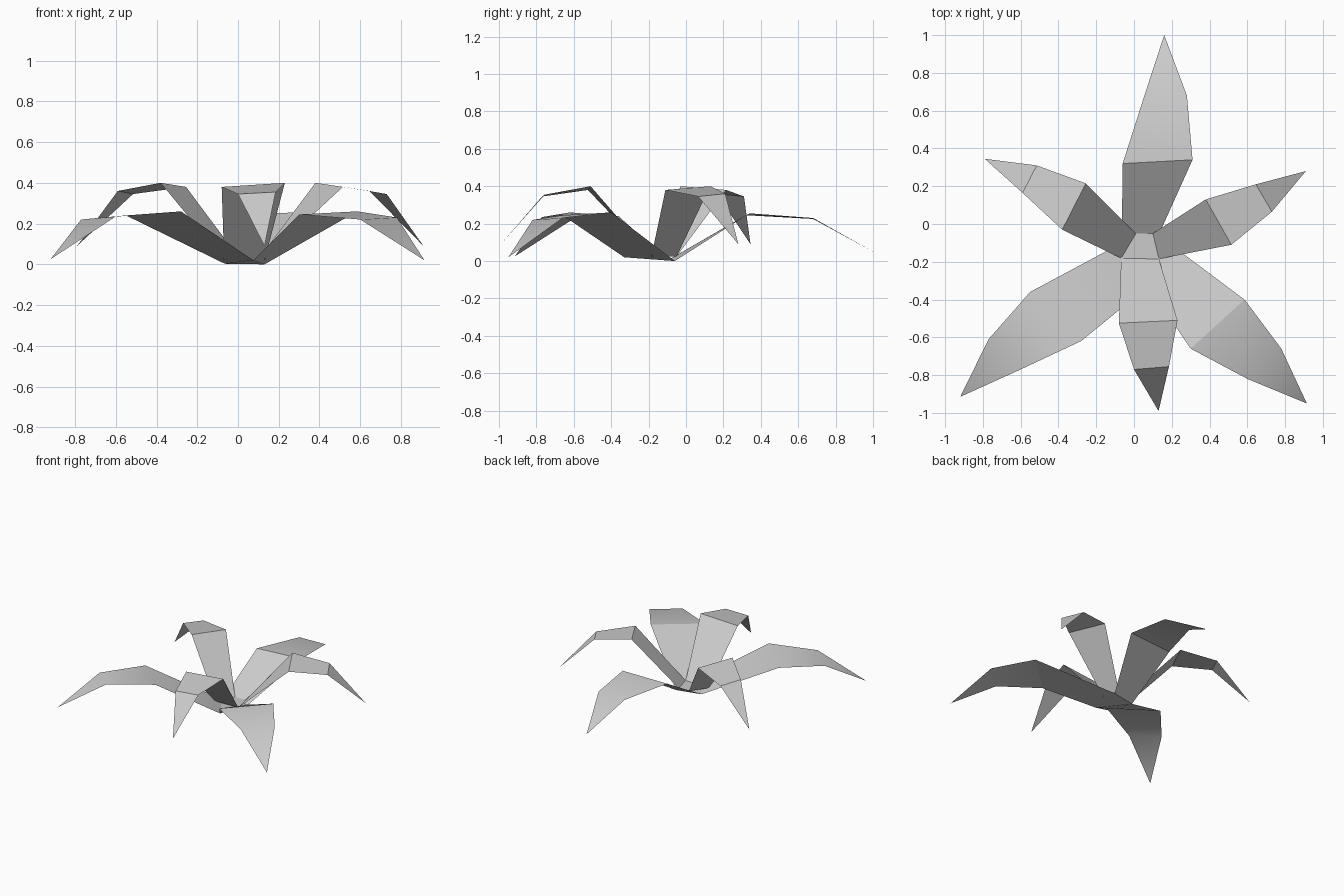
import bpy
import bmesh
import math

start_cube = bpy.data.objects.get("Cube")
if start_cube:
    bpy.data.objects.remove(start_cube, do_unlink=True)

# One plain grey for the whole plant
grey = bpy.data.materials.new("plain_grey")
grey.use_nodes = True
colour = (0.6, 0.6, 0.6, 1)
grey.diffuse_color = colour
grey.node_tree.nodes["Principled BSDF"].inputs["Base Color"].default_value = colour


def make_sheet(name, outlines):
    """Build a thin sheet from polygons that share corner points."""
    bm = bmesh.new()
    for outline in outlines:
        bm.faces.new([bm.verts.new(point) for point in outline])
    bmesh.ops.remove_doubles(bm, verts=bm.verts[:], dist=0.001)
    # Turn every face upward
    bm.normal_update()
    for face in bm.faces:
        if face.normal.z < 0:
            face.normal_flip()
    mesh = bpy.data.meshes.new(name)
    bm.to_mesh(mesh)
    bm.free()
    mesh.materials.append(grey)
    sheet = bpy.data.objects.new(name, mesh)
    bpy.context.scene.collection.objects.link(sheet)
    # Soft bends stay smooth while strong folds stay crisp
    bpy.ops.object.select_all(action="DESELECT")
    sheet.select_set(True)
    bpy.context.view_layer.objects.active = sheet
    bpy.ops.object.shade_smooth_by_angle(angle=math.radians(30))
    return sheet


def make_leaf(name, root, middle, outer, tip):
    """Span a leaf across three edges and close it with a pointed tip."""
    rows = [root, middle, outer]
    outlines = [(a[0], a[1], b[1], b[0]) for a, b in zip(rows, rows[1:])]
    outlines.append((outer[0], outer[1], tip))
    return make_sheet(name, outlines)


# Lower whorl: three broad leaves around a triangular floor
low_left = (0.13, -0.06, 0)
low_right = (-0.065, -0.1, 0.003)
low_front = (0.075, -0.33, 0.02)
make_sheet("lower_floor", [(low_left, low_right, low_front)])
make_leaf("broad_back_leaf", (low_right, low_left),
          ((-0.06, 0.32, 0.245), (0.31, 0.34, 0.255)),
          ((0.055, 0.68, 0.225), (0.28, 0.68, 0.23)),
          (0.16, 1, 0.05))
make_leaf("broad_front_right_leaf", (low_front, low_right),
          ((-0.28, -0.62, 0.26), (-0.55, -0.36, 0.24)),
          ((-0.6, -0.77, 0.235), (-0.77, -0.61, 0.22)),
          (-0.92, -0.915, 0.025))
make_leaf("broad_front_left_leaf", (low_left, low_front),
          ((0.585, -0.4, 0.26), (0.3, -0.66, 0.245)),
          ((0.78, -0.66, 0.23), (0.6, -0.82, 0.22)),
          (0.915, -0.95, 0.02))

# Upper whorl: three narrow, higher leaves around a small floor
up_back_right = (0.01, -0.05, 0.025)
up_back_left = (0.1, -0.05, 0.025)
up_front_right = (-0.068, -0.182, 0.022)
up_front_left = (0.132, -0.185, 0.025)
make_sheet("upper_floor",
           [(up_back_right, up_back_left, up_front_left, up_front_right)])
make_leaf("narrow_front_leaf", (up_front_right, up_front_left),
          ((-0.08, -0.525, 0.38), (0.23, -0.51, 0.4)),
          ((0, -0.77, 0.345), (0.185, -0.755, 0.355)),
          (0.13, -0.99, 0.09))
make_leaf("narrow_right_leaf", (up_back_right, up_front_right),
          ((-0.255, 0.215, 0.38), (-0.38, -0.03, 0.4)),
          ((-0.515, 0.31, 0.345), (-0.59, 0.165, 0.36)),
          (-0.79, 0.345, 0.09))
make_leaf("narrow_left_leaf", (up_front_left, up_back_left),
          ((0.515, -0.11, 0.38), (0.38, 0.13, 0.4)),
          ((0.73, 0.065, 0.345), (0.645, 0.21, 0.36)),
          (0.91, 0.28, 0.09))
